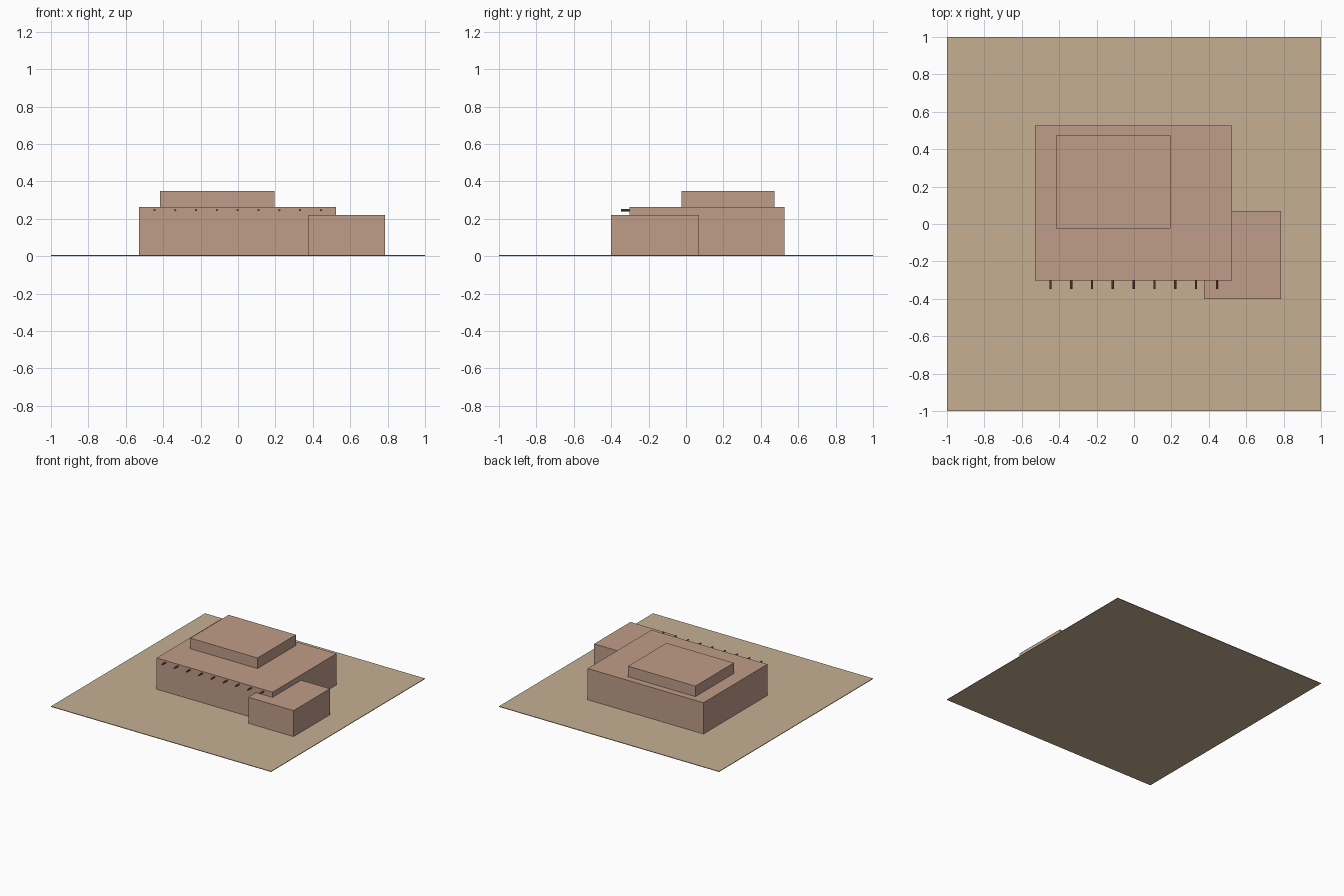
import bpy, math

if "Cube" in bpy.data.objects:
    bpy.data.objects.remove(bpy.data.objects["Cube"])

def material(name, rgb):
    m = bpy.data.materials.new(name)
    m.diffuse_color = (*rgb, 1)
    m.use_nodes = True
    m.node_tree.nodes["Principled BSDF"].inputs["Base Color"].default_value = m.diffuse_color
    return m

sand = material("sand", (0.56, 0.43, 0.29))
adobe = material("adobe", (0.53, 0.34, 0.25))
wood = material("wood", (0.22, 0.13, 0.07))

def block(name, x0, x1, y0, y1, z0, z1, mat):
    bpy.ops.mesh.primitive_cube_add(size=1, location=((x0 + x1) / 2, (y0 + y1) / 2, (z0 + z1) / 2))
    o = bpy.context.object
    o.name = name
    o.scale = (x1 - x0, y1 - y0, z1 - z0)
    bpy.ops.object.transform_apply(location=False, rotation=False, scale=True)
    o.data.materials.append(mat)

# Thin ground slab
G = 0.005
block("ground_slab", -1, 1, -1, 1, 0, G, sand)

# Stacked house volumes
block("main_house", -0.528, 0.525, -0.302, 0.527, G, 0.262, adobe)
block("upper_storey", -0.417, 0.195, -0.025, 0.474, 0.262, 0.349, adobe)
block("side_wing", 0.375, 0.787, -0.402, 0.069, G, 0.219, adobe)

# Row of round roof beam ends along the front wall
for i in range(9):
    x = -0.447 + i * 0.1113
    bpy.ops.mesh.primitive_cylinder_add(vertices=8, radius=0.006, depth=0.05,
                                        location=(x, -0.323, 0.246), rotation=(math.pi / 2, 0, 0))
    beam = bpy.context.object
    beam.name = f"roof_beam_{i + 1}"
    beam.data.materials.append(wood)
